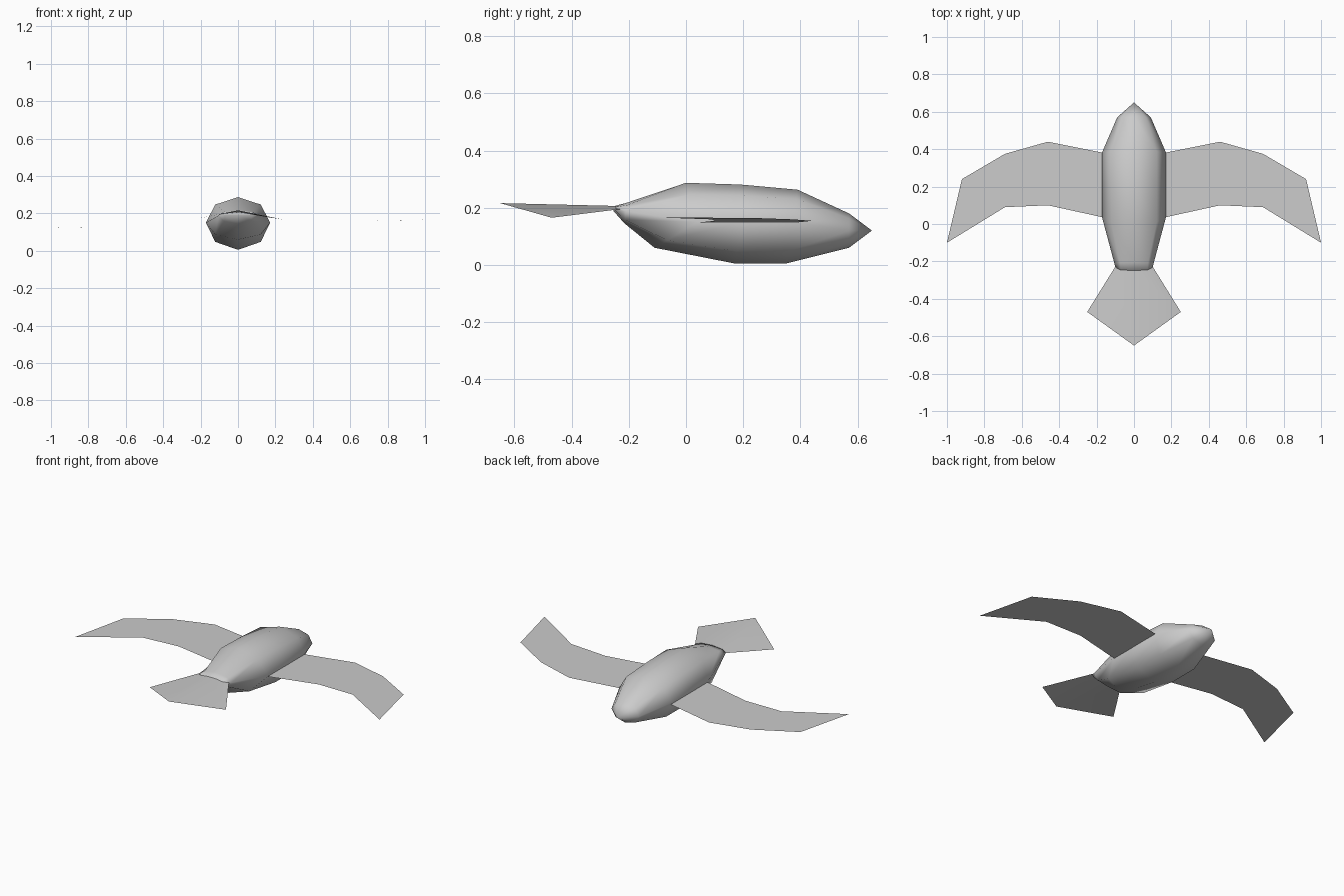
import bpy, bmesh, math

if "Cube" in bpy.data.objects:
    bpy.data.objects.remove(bpy.data.objects["Cube"])

grey = bpy.data.materials.new("plain_grey")
grey.diffuse_color = (0.6, 0.6, 0.6, 1)
grey.use_nodes = True
grey.node_tree.nodes["Principled BSDF"].inputs["Base Color"].default_value = grey.diffuse_color


def finish(name, bm, angle=180):
    mesh = bpy.data.meshes.new(name)
    bm.to_mesh(mesh)
    bm.free()
    mesh.materials.append(grey)
    obj = bpy.data.objects.new(name, mesh)
    bpy.context.collection.objects.link(obj)
    for p in mesh.polygons:
        p.use_smooth = True
    return obj


def sheet(name, rows):
    """Thin surface from rows of points, facing up."""
    bm = bmesh.new()
    vs = [[bm.verts.new(p) for p in row] for row in rows]
    for a, b in zip(vs, vs[1:]):
        for i in range(len(a) - 1):
            bm.faces.new((a[i], a[i + 1], b[i + 1], b[i]))
    bm.normal_update()
    flip = [f for f in bm.faces if f.normal.z < 0]
    bmesh.ops.reverse_faces(bm, faces=flip)
    return finish(name, bm)


# Body: eight-sided tilted rings, each (top y, z), (side y, half width, z), (bottom y, z)
rings = [
    ((0.57, 0.18), (0.57, 0.09, 0.12), (0.57, 0.06)),
    ((0.39, 0.263), (0.38, 0.172, 0.15), (0.35, 0.005)),
    ((0.19, 0.281), (0.20, 0.172, 0.15), (0.17, 0.005)),
    ((0.00, 0.287), (0.04, 0.172, 0.15), (-0.11, 0.06)),
    ((-0.205, 0.218), (-0.21, 0.105, 0.188), (-0.215, 0.145)),
    ((-0.25, 0.206), (-0.232, 0.10, 0.195), (-0.255, 0.19)),
]
bm = bmesh.new()
loops = []
for top, side, low in rings:
    loop = []
    for i in range(8):
        a = i * math.pi / 4
        s, c = math.sin(a), math.cos(a)
        end = top if c > 0 else low
        t = abs(c)
        loop.append(bm.verts.new((side[1] * s,
                                  side[0] + (end[0] - side[0]) * t,
                                  side[2] + (end[1] - side[2]) * t)))
    loops.append(loop)
nose = bm.verts.new((0, 0.65, 0.12))
for i in range(8):
    j = (i + 1) % 8
    bm.faces.new((nose, loops[0][i], loops[0][j]))
    for a, b in zip(loops, loops[1:]):
        bm.faces.new((a[i], b[i], b[j], a[j]))
bm.faces.new(loops[-1])
bmesh.ops.recalc_face_normals(bm, faces=bm.faces[:])
finish("body", bm)

# Wings: swept sheets, (distance out, leading y, trailing y), slightly banked
stations = [(0.15, 0.378, 0.032), (0.30, 0.408, 0.065), (0.46, 0.44, 0.10),
            (0.69, 0.375, 0.09), (0.92, 0.24, 0.01), (1.0, -0.10, -0.10)]
for name, s in (("right_wing", 1), ("left_wing", -1)):
    rows = []
    for x, lead, trail in stations[:3]:
        z = 0.144 + 0.022 * s * x
        rows.append([(s * x, lead, z), (s * x, trail, z)])
    # Outer panel narrows to the swept tip
    z = 0.144 + 0.022 * s * 0.69
    rows.append([(s * 0.69, 0.375, z), (s * 0.69, 0.09, z)])
    zt = 0.144 + 0.022 * s
    rows.append([(s * 0.92, 0.24, zt - 0.002 * s), (s * 1.0, -0.10, zt)])
    # Trailing corner shared with the tip gives one four-sided end panel
    wing = sheet(name, rows)

# Tail: fan folded down from its centre line
sheet("tail", [
    [(-0.10, -0.228, 0.195), (-0.25, -0.47, 0.165)],
    [(0, -0.24, 0.206), (0, -0.65, 0.216)],
    [(0.10, -0.228, 0.195), (0.25, -0.47, 0.165)],
])
